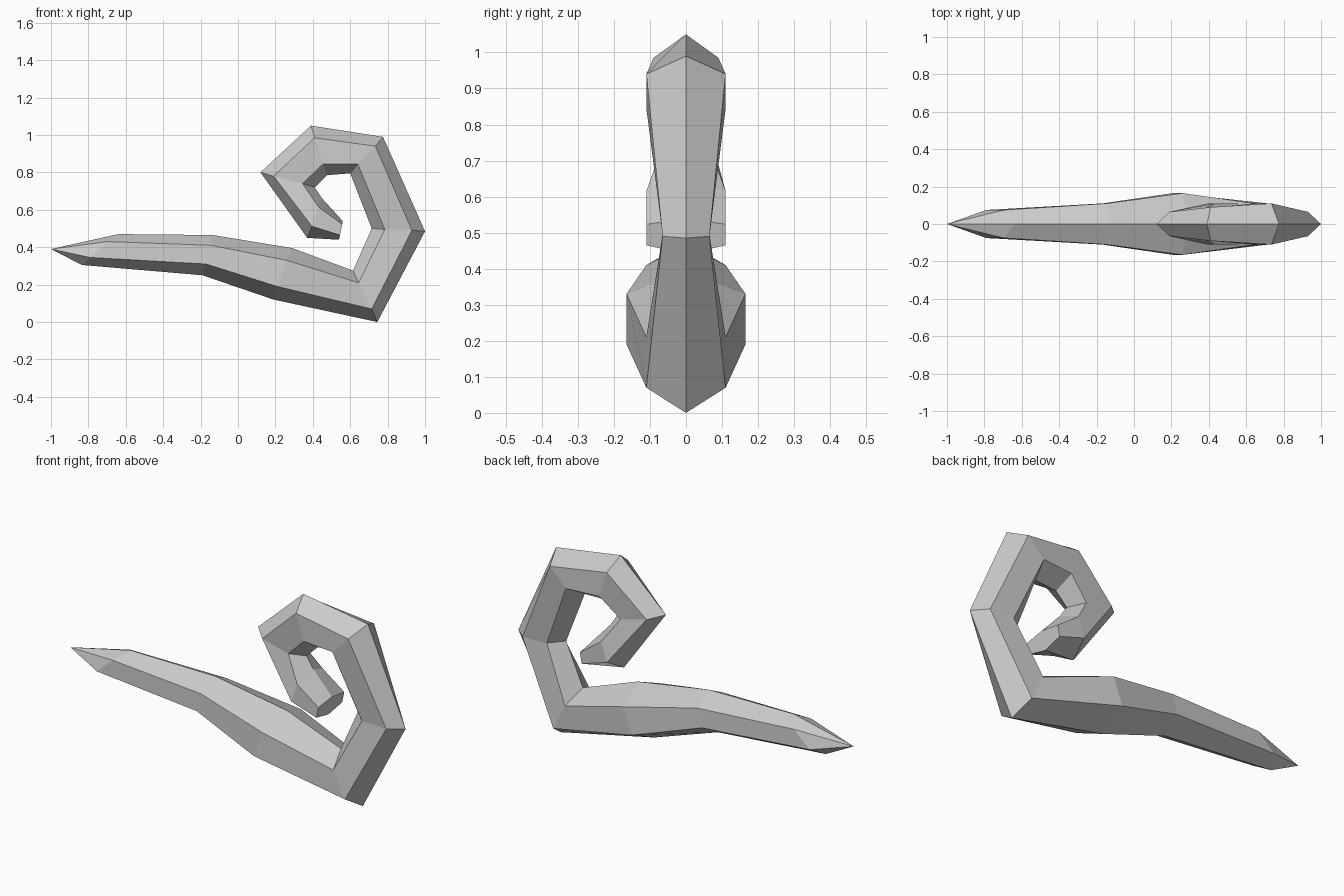
import bpy, bmesh

old = bpy.data.objects.get("Cube")
if old:
    bpy.data.objects.remove(old, do_unlink=True)

mat = bpy.data.materials.new("plain_grey")
mat.use_nodes = True
grey = (0.6, 0.6, 0.6, 1)
mat.diffuse_color = grey
mat.node_tree.nodes["Principled BSDF"].inputs["Base Color"].default_value = grey

# Hexagonal sections along the curl: half width, then (x, z) of the
# outer ridge, outer side, inner side and inner ridge
TIP = (-1, 0, 0.39)
SECTIONS = [
    (0.075, (-.835, .305), (-.79, .345), (-.695, .43), (-.64, .47)),
    (0.11, (-.19, .25), (-.17, .31), (-.145, .41), (-.135, .465)),
    (0.165, (.19, .12), (.21, .19), (.26, .33), (.29, .395)),
    (0.11, (.745, 0), (.715, .07), (.645, .21), (.615, .275)),
    (0.065, (1, .485), (.93, .49), (.785, .495), (.715, .5)),
    (0.11, (.775, .99), (.735, .94), (.64, .845), (.6, .795)),
    (0.09, (.39, 1.05), (.41, .985), (.455, .845), (.475, .785)),
    (0.065, (.12, .8), (.19, .78), (.345, .74), (.41, .72)),
    (0.11, (.37, .45), (.395, .512), (.43, .615), (.45, .66)),
    (0.11, (.54, .44), (.545, .465), (.557, .523), (.56, .54)),
]

bm = bmesh.new()


def section(w, outer, outer_side, inner_side, inner):
    loop = [(outer, 0), (outer_side, w), (inner_side, w),
            (inner, 0), (inner_side, -w), (outer_side, -w)]
    return [bm.verts.new((p[0], y, p[1])) for p, y in loop]


rings = [section(*s) for s in SECTIONS]
tip = bm.verts.new(TIP)

# Pointed start, bridged body and flat end
for i in range(6):
    j = (i + 1) % 6
    bm.faces.new((tip, rings[0][i], rings[0][j]))
    for a, b in zip(rings, rings[1:]):
        bm.faces.new((a[i], b[i], b[j], a[j]))
bm.faces.new(rings[-1])
bmesh.ops.recalc_face_normals(bm, faces=bm.faces)

mesh = bpy.data.meshes.new("curled_tendril")
bm.to_mesh(mesh)
bm.free()
mesh.materials.append(mat)
tendril = bpy.data.objects.new("curled_tendril", mesh)
bpy.context.collection.objects.link(tendril)
